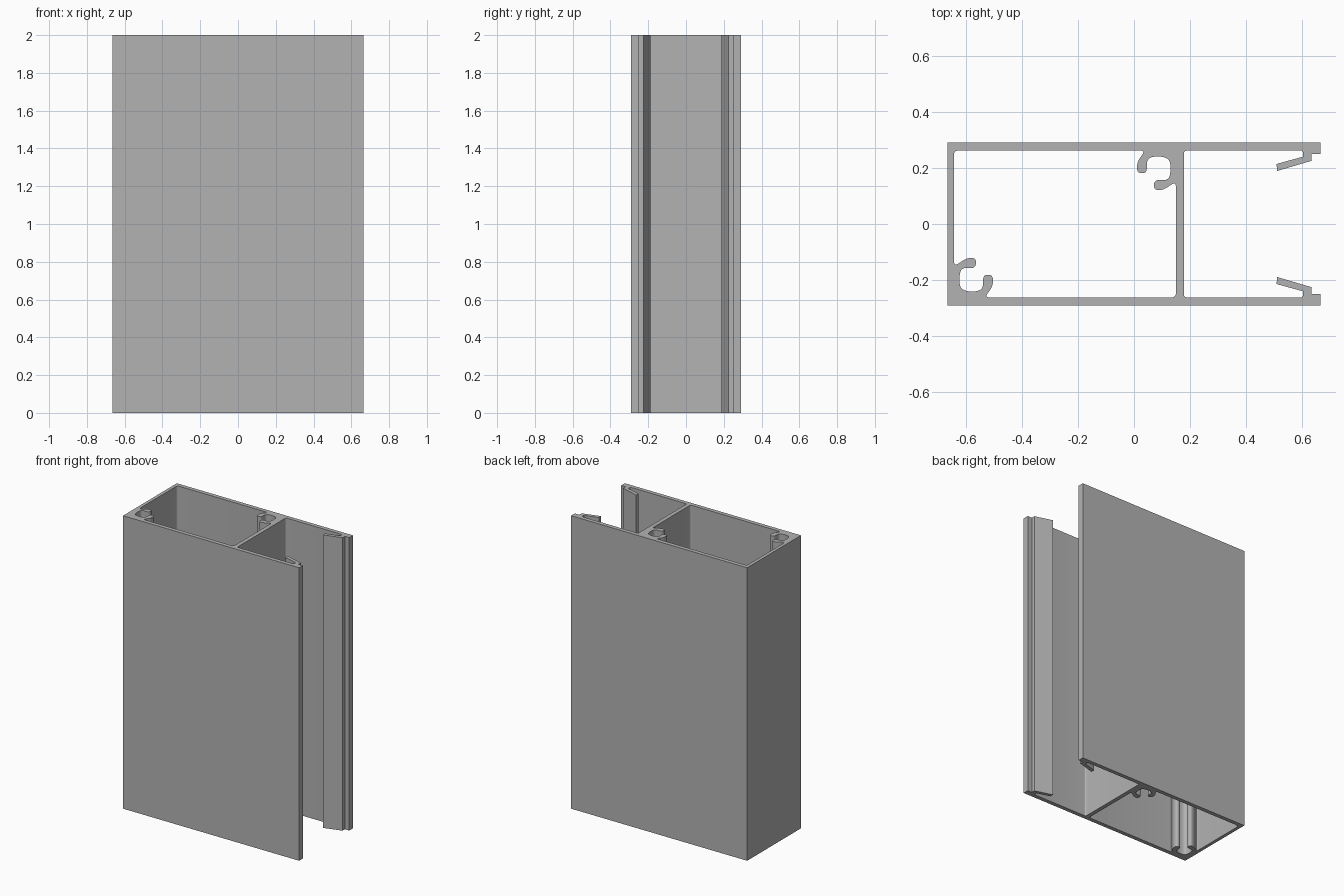
import bpy, bmesh
from mathutils import Vector

cube = bpy.data.objects.get("Cube")
if cube:
    bpy.data.objects.remove(cube, do_unlink=True)

HEIGHT = 2.0
HALF_X, HALF_Y = 0.665, 0.29      # outer size
INNER_Y = 0.262                   # inside of the long walls
CAV_L, CAV_R = -0.642, 0.15       # closed chamber
WEB_R = 0.178                     # open side of the cross web
STEPS = 5


def rounded(corners, limit):
    """Round every corner of a closed outline with a small curve."""
    pts = [Vector(c) for c in corners]
    out = []
    for i, p in enumerate(pts):
        a, b = pts[i - 1] - p, pts[(i + 1) % len(pts)] - p
        start = p + a.normalized() * min(limit, a.length * 0.48)
        end = p + b.normalized() * min(limit, b.length * 0.48)
        for s in range(STEPS + 1):
            t = s / STEPS
            out.append(start * (1 - t) ** 2 + p * 2 * t * (1 - t) + end * t * t)
    return out


# Open channel: wall end, retaining lip and inner wall, mirrored in y
lip = [(HALF_X, HALF_Y), (HALF_X, 0.25), (0.632, 0.25), (0.632, 0.225),
       (0.51, 0.189), (0.508, 0.214), (0.603, 0.24)]
channel = rounded([(0.603, INNER_Y), (WEB_R, INNER_Y),
                   (WEB_R, -INNER_Y), (0.603, -INNER_Y)], 0.012)
outer = [(-HALF_X, HALF_Y)] + lip + [tuple(p) for p in channel]
outer += [(x, -y) for x, y in reversed(lip)] + [(-HALF_X, -HALF_Y)]

# Closed chamber: one corner with a C-shaped screw port, then the same turned
# half a turn about the middle of the chamber
port = [(CAV_L, INNER_Y), (0.040, INNER_Y), (0.011, 0.221), (0.010, 0.182),
        (0.045, 0.180), (0.047, 0.234), (0.083, 0.243), (0.125, 0.234),
        (0.132, 0.200), (0.125, 0.157), (0.072, 0.157), (0.070, 0.121),
        (0.104, 0.121), (0.147, 0.150), (CAV_R, 0.128)]
chamber = rounded(port + [(CAV_L + CAV_R - x, -y) for x, y in port], 0.018)

# Fill the section and extrude it upwards
bm = bmesh.new()
for loop in (outer, chamber):
    verts = [bm.verts.new((p[0], p[1], 0)) for p in loop]
    for i, v in enumerate(verts):
        bm.edges.new((verts[i - 1], v))
bmesh.ops.triangle_fill(bm, edges=bm.edges[:], use_beauty=True, normal=(0, 0, 1))
extruded = bmesh.ops.extrude_face_region(bm, geom=bm.faces[:], use_keep_orig=True)
top = [g for g in extruded["geom"] if isinstance(g, bmesh.types.BMVert)]
bmesh.ops.translate(bm, verts=top, vec=(0, 0, HEIGHT))
bmesh.ops.recalc_face_normals(bm, faces=bm.faces[:])

mesh = bpy.data.meshes.new("extruded_channel")
bm.to_mesh(mesh)
bm.free()
obj = bpy.data.objects.new("extruded_channel", mesh)
bpy.context.collection.objects.link(obj)

# Bare aluminium grey
mat = bpy.data.materials.new("aluminium_grey")
mat.use_nodes = True
colour = (0.45, 0.45, 0.45, 1)
mat.diffuse_color = colour
mat.node_tree.nodes["Principled BSDF"].inputs["Base Color"].default_value = colour
mesh.materials.append(mat)

# Smooth the rounded ports, keep the flat edges sharp
bpy.ops.object.select_all(action="DESELECT")
obj.select_set(True)
bpy.context.view_layer.objects.active = obj
bpy.ops.object.shade_smooth_by_angle(angle=0.6)
